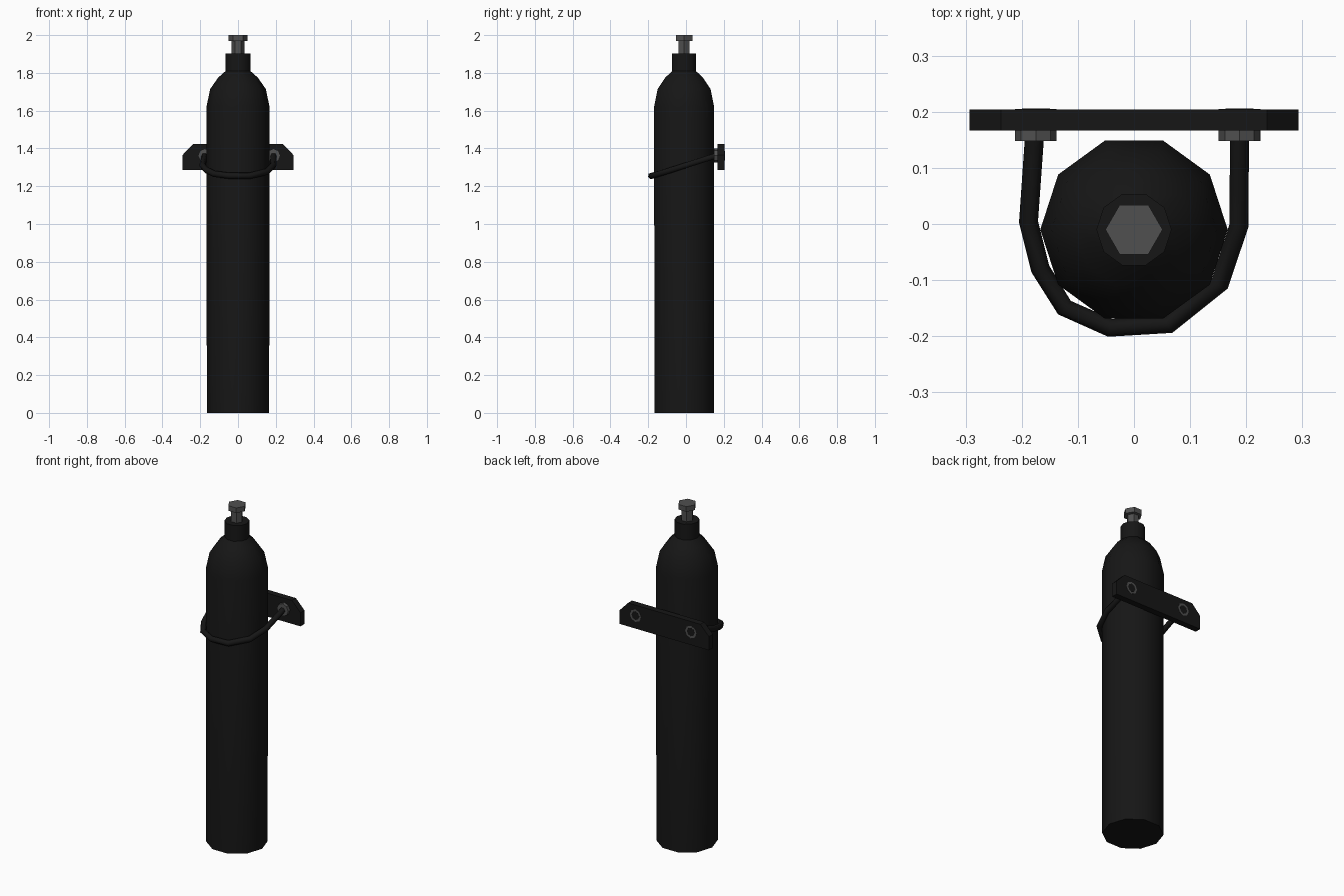
import bpy, bmesh, math
from mathutils import Matrix

if "Cube" in bpy.data.objects:
    bpy.data.objects.remove(bpy.data.objects["Cube"])


def material(name, v):
    m = bpy.data.materials.new(name)
    m.diffuse_color = (v, v, v, 1)
    m.use_nodes = True
    m.node_tree.nodes["Principled BSDF"].inputs["Base Color"].default_value = m.diffuse_color
    return m


BLACK = material("black_paint", 0.008)
STEEL = material("grey_steel", 0.08)


def add_object(name, bm, mat, smooth=None):
    bmesh.ops.recalc_face_normals(bm, faces=bm.faces)
    me = bpy.data.meshes.new(name)
    bm.to_mesh(me)
    bm.free()
    ob = bpy.data.objects.new(name, me)
    bpy.context.collection.objects.link(ob)
    me.materials.append(mat)
    if smooth:
        bpy.ops.object.select_all(action='DESELECT')
        bpy.context.view_layer.objects.active = ob
        ob.select_set(True)
        bpy.ops.object.shade_smooth_by_angle(angle=math.radians(smooth))
    return ob


def lathe(name, profile, sides, mat, matrix, smooth=None):
    """Capped solid of revolution from (radius, height) pairs."""
    bm = bmesh.new()
    rings = []
    for r, z in profile:
        rings.append([bm.verts.new((r * math.cos(math.tau * i / sides),
                                    r * math.sin(math.tau * i / sides), z))
                      for i in range(sides)])
    for a, b in zip(rings, rings[1:]):
        for i in range(sides):
            j = (i + 1) % sides
            bm.faces.new((a[i], a[j], b[j], b[i]))
    bm.faces.new(rings[0])
    bm.faces.new(rings[-1])
    bm.transform(matrix)
    return add_object(name, bm, mat, smooth)


AXIS = Matrix.Translation((0, -0.01, 0))

# Gas bottle with domed shoulder
lathe("bottle_body", [(0.165, 0), (0.167, 1.62), (0.147, 1.715), (0.105, 1.775), (0.06, 1.815)],
      10, BLACK, AXIS, 40)
# Neck collar
lathe("neck_collar", [(0.067, 1.79), (0.067, 1.902)], 10, BLACK, AXIS, 40)
# Valve stem and knob
lathe("valve", [(0.034, 1.89), (0.034, 1.968), (0.051, 1.97), (0.051, 2.0)], 6, STEEL, AXIS)

# Wall plate with clipped upper corners
bm = bmesh.new()
outline = [(-0.293, 1.285), (0.293, 1.285), (0.293, 1.366),
           (0.237, 1.424), (-0.237, 1.424), (-0.293, 1.366)]
face = bm.faces.new([bm.verts.new((x, 0.167, z)) for x, z in outline])
ext = bmesh.ops.extrude_face_region(bm, geom=[face])
moved = [g for g in ext["geom"] if isinstance(g, bmesh.types.BMVert)]
bmesh.ops.translate(bm, verts=moved, vec=(0, 0.037, 0))
add_object("wall_plate", bm, BLACK)

# Ferrules passing through the plate, holding the strap ends
for side, x in (("left", -0.175), ("right", 0.188)):
    m = Matrix.Translation((x, 0.148, 1.362)) @ Matrix.Rotation(-math.pi / 2, 4, 'X')
    lathe(side + "_ferrule", [(0.037, 0), (0.037, 0.057)], 8, STEEL, m)
    m = Matrix.Translation((x, 0.2, 1.362)) @ Matrix.Rotation(-math.pi / 2, 4, 'X')
    lathe(side + "_ferrule_core", [(0.025, 0), (0.025, 0.0057)], 8, BLACK, m)

# Retaining strap sloping down around the front of the bottle
path = [(-0.177, 0.16, 1.362), (-0.188, 0.004, 1.31), (-0.167, -0.08, 1.285),
        (-0.124, -0.149, 1.265), (-0.043, -0.185, 1.255), (0.062, -0.179, 1.255),
        (0.153, -0.106, 1.277), (0.187, -0.003, 1.31), (0.188, 0.16, 1.362)]
cu = bpy.data.curves.new("retaining_strap", 'CURVE')
cu.dimensions = '3D'
cu.bevel_depth = 0.017
cu.bevel_resolution = 1
cu.use_fill_caps = True
sp = cu.splines.new('POLY')
sp.points.add(len(path) - 1)
for p, co in zip(sp.points, path):
    p.co = (*co, 1)
cu.materials.append(BLACK)
bpy.context.collection.objects.link(bpy.data.objects.new("retaining_strap", cu))
